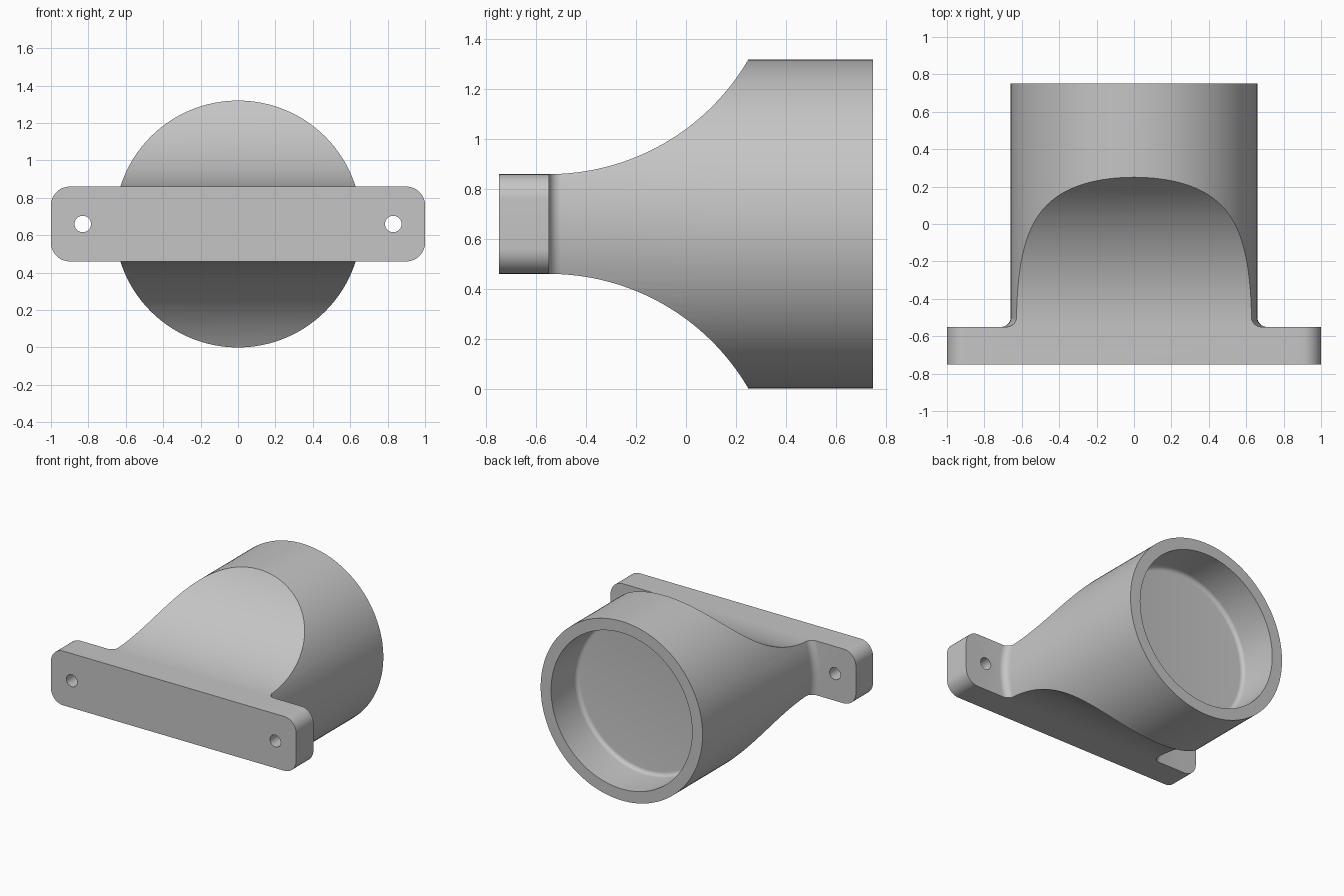
import bpy, bmesh, math

if "Cube" in bpy.data.objects:
    bpy.data.objects.remove(bpy.data.objects["Cube"])

CZ = 0.66            # height of the socket axis
R = 0.66             # socket outer radius
HALF = 0.20          # half height of the mounting plate
PLATE_FRONT, PLATE_BACK, END = -0.75, -0.55, 0.75

grey = bpy.data.materials.new("grey plastic")
grey.diffuse_color = (0.56, 0.56, 0.56, 1)
grey.use_nodes = True
grey.node_tree.nodes["Principled BSDF"].inputs["Base Color"].default_value = grey.diffuse_color


def make(name, bm):
    bmesh.ops.recalc_face_normals(bm, faces=bm.faces[:])
    me = bpy.data.meshes.new(name)
    bm.to_mesh(me)
    bm.free()
    me.materials.append(grey)
    ob = bpy.data.objects.new(name, me)
    bpy.context.collection.objects.link(ob)
    return ob


def prism(name, pts, direction):
    """Extrude a closed outline along a vector."""
    bm = bmesh.new()
    face = bm.faces.new([bm.verts.new(p) for p in pts])
    ext = bmesh.ops.extrude_face_region(bm, geom=[face])
    bmesh.ops.translate(bm, vec=direction,
                        verts=[v for v in ext["geom"] if isinstance(v, bmesh.types.BMVert)])
    return make(name, bm)


def lathe(name, profile, n):
    """Revolve (radius, y) points about the socket axis; both ends lie on it."""
    bm = bmesh.new()
    rings = []
    for r, y in profile:
        if r == 0:
            rings.append([bm.verts.new((0, y, CZ))] * n)
        else:
            rings.append([bm.verts.new((r * math.cos(math.tau * i / n), y,
                                        CZ + r * math.sin(math.tau * i / n))) for i in range(n)])
    for a, b in zip(rings, rings[1:]):
        for i in range(n):
            j = (i + 1) % n
            quad = list(dict.fromkeys([a[i], a[j], b[j], b[i]]))
            bm.faces.new(quad)
    return make(name, bm)


def arc(cx, cy, r, a0, a1, n):
    angles = [math.radians(a0 + (a1 - a0) * i / n) for i in range(n + 1)]
    return [(cx + r * math.cos(a), cy + r * math.sin(a)) for a in angles]


def boolean(target, tool, operation):
    mod = target.modifiers.new(operation, "BOOLEAN")
    mod.operation, mod.solver, mod.object = operation, "EXACT", tool
    bpy.ops.object.select_all(action="DESELECT")
    bpy.context.view_layer.objects.active = target
    target.select_set(True)
    bpy.ops.object.modifier_apply(modifier=mod.name)
    bpy.data.objects.remove(tool, do_unlink=True)


# Round socket with a blind bore and a fillet where it meets the plate
BORE, FLOOR, FIL = 0.575, 0.45, 0.03
profile = [(0, -0.65), (0.71, -0.65)]
profile += arc(R + 0.05, PLATE_BACK + 0.05, 0.05, 270, 180, 8)
profile += [(R, 0.25), (R, END), (BORE, END)]
profile += arc(BORE - FIL, FLOOR + FIL, FIL, 0, -90, 6)
profile += [(0, FLOOR)]
body = lathe("socket_bracket", profile, 128)

# Side outline that flares from the plate height up to the full socket
FLARE = 0.926
upper = [(-0.70, HALF)] + arc(PLATE_BACK, HALF + FLARE, FLARE, -90, -24, 36) + [(0.9, 0.75)]
outline = upper + [(y, -z) for y, z in reversed(upper)]
flare = prism("flare_cutter", [(-0.9, y, CZ + z) for y, z in outline], (1.8, 0, 0))
boolean(body, flare, "INTERSECT")

# Mounting plate with rounded corners
c = 0.10
corners = []
for k, (sx, sz) in enumerate([(1, 1), (-1, 1), (-1, -1), (1, -1)]):
    corners += arc(sx * (1 - c), CZ + sz * (HALF - c), c, 90 * k, 90 * k + 90, 10)
plate = prism("mounting_plate", [(x, PLATE_FRONT, z) for x, z in corners],
              (0, PLATE_BACK - PLATE_FRONT, 0))
boolean(body, plate, "UNION")

# Screw holes
for x in (-0.83, 0.83):
    circle = arc(x, CZ, 0.044, 0, 360, 32)[:-1]
    hole = prism("screw_hole_cutter", [(px, -0.85, pz) for px, pz in circle], (0, 0.4, 0))
    boolean(body, hole, "DIFFERENCE")

bpy.ops.object.shade_smooth_by_angle(angle=math.radians(30))
